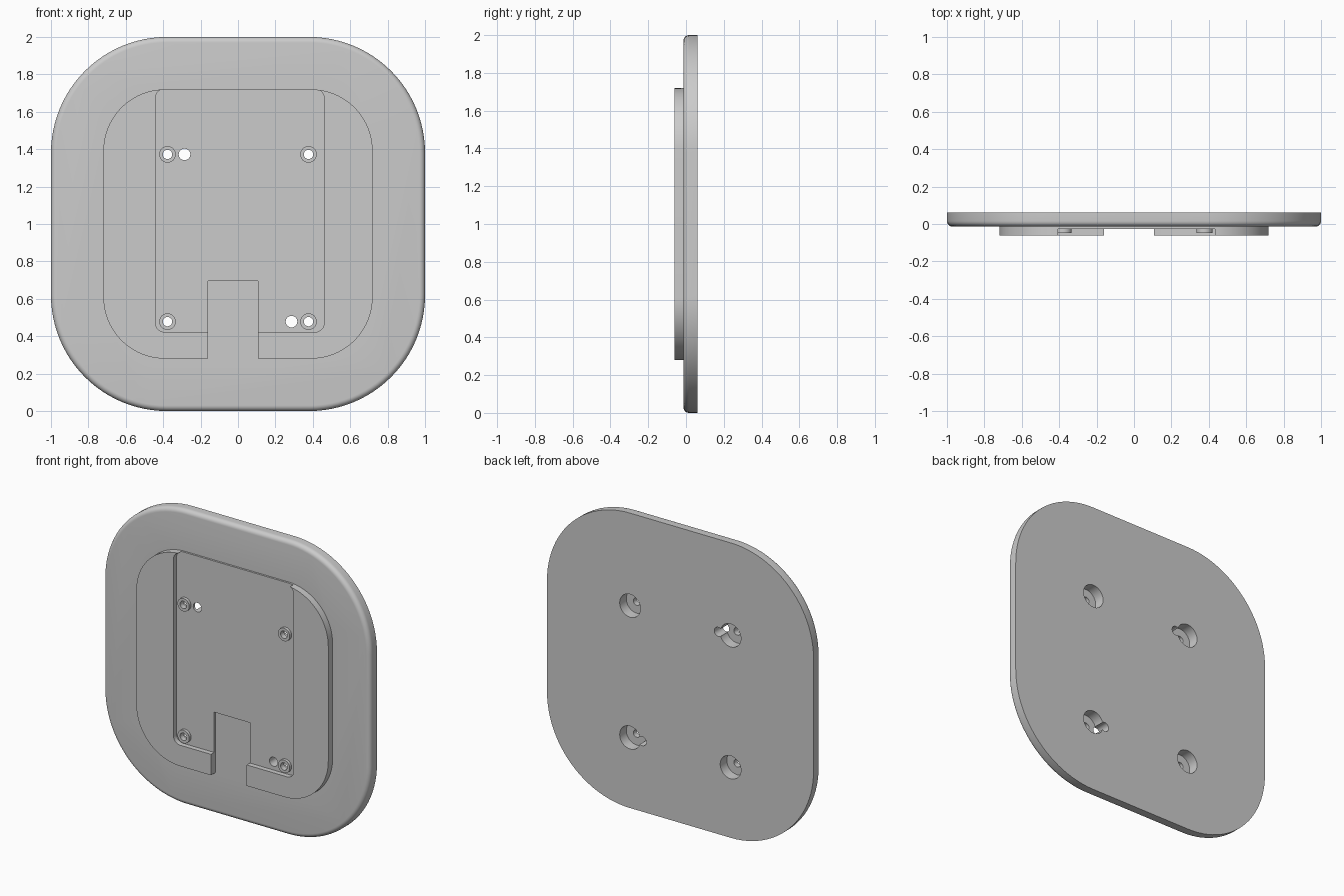
import bpy, bmesh, math

if "Cube" in bpy.data.objects:
    bpy.data.objects.remove(bpy.data.objects["Cube"])

grey = bpy.data.materials.new("light grey")
grey.diffuse_color = (0.6, 0.6, 0.6, 1)
grey.use_nodes = True
grey.node_tree.nodes["Principled BSDF"].inputs["Base Color"].default_value = grey.diffuse_color


def rounded(x0, x1, z0, z1, r, n):
    """Rounded rectangle outline in the XZ plane."""
    pts = []
    for k, (cx, cz) in enumerate([(x1 - r, z1 - r), (x0 + r, z1 - r),
                                  (x0 + r, z0 + r), (x1 - r, z0 + r)]):
        for i in range(n + 1):
            a = math.pi / 2 * (k + i / n)
            pts.append((cx + r * math.cos(a), cz + r * math.sin(a)))
    return pts


def circle(x, z, r, n=40):
    return [(x + r * math.cos(2 * math.pi * i / n),
             z + r * math.sin(2 * math.pi * i / n)) for i in range(n)]


def loft(name, rings):
    """Closed solid through (y, outline) rings."""
    bm = bmesh.new()
    loops = [[bm.verts.new((x, y, z)) for x, z in pts] for y, pts in rings]
    for a, b in zip(loops, loops[1:]):
        for i in range(len(a)):
            j = (i + 1) % len(a)
            bm.faces.new((a[i], a[j], b[j], b[i]))
    bm.faces.new(loops[0])
    bm.faces.new(loops[-1])
    bmesh.ops.recalc_face_normals(bm, faces=bm.faces)
    mesh = bpy.data.meshes.new(name)
    bm.to_mesh(mesh)
    bm.free()
    mesh.materials.append(grey)
    ob = bpy.data.objects.new(name, mesh)
    bpy.context.collection.objects.link(ob)
    return ob


def prism(name, pts, y0, y1):
    return loft(name, [(y0, pts), (y1, pts)])


def combine(target, tool, operation):
    """Apply a boolean and remove the tool."""
    mod = target.modifiers.new("bool", 'BOOLEAN')
    mod.operation = operation
    mod.solver = 'EXACT'
    mod.object = tool
    bpy.context.view_layer.objects.active = target
    bpy.ops.object.modifier_apply(modifier=mod.name)
    bpy.data.objects.remove(tool)


BACK, FACE, FLOOR, FRONT = 0.061, -0.014, -0.027, -0.061

# Plate with a rounded front edge
R = 0.03
rings = [(BACK, rounded(-1, 1, 0, 2, 0.62, 24))]
for i in range(7):
    a = math.pi / 2 * i / 6
    d = R * (1 - math.cos(a))
    rings.append((FACE + R * (1 - math.sin(a)),
                  rounded(-1 + d, 1 - d, d, 2 - d, 0.62 - d, 24)))
plate = loft("wall_plate", rings)

# Raised pad with an open-topped pocket and a cable notch
pad = prism("raised_pad", rounded(-0.72, 0.72, 0.28, 1.72, 0.33, 20), FRONT, 0.0)
combine(pad, prism("pocket", rounded(-0.442, 0.461, 0.422, 1.722, 0.05, 8),
                   -0.1, FLOOR), 'DIFFERENCE')
combine(pad, prism("notch", [(-0.16, 0.1), (0.108, 0.1), (0.108, 0.695), (-0.16, 0.695)],
                   -0.1, 0.1), 'DIFFERENCE')
combine(plate, pad, 'UNION')

# Screw bosses, each with a through hole and a counterbore from the back
for x in (-0.377, 0.377):
    for z in (0.478, 1.372):
        combine(plate, prism("boss", circle(x, z, 0.044), -0.047, -0.02), 'UNION')
        combine(plate, prism("bore", circle(x, z, 0.078), -0.01, 0.1), 'DIFFERENCE')
        combine(plate, prism("hole", circle(x, z, 0.025), -0.1, 0.1), 'DIFFERENCE')

# Extra through holes beside two opposite bosses
for x, z in ((-0.286, 1.372), (0.286, 0.478)):
    combine(plate, prism("side_hole", circle(x, z, 0.031), -0.1, 0.1), 'DIFFERENCE')

# Smooth shading with sharp edges kept
bpy.ops.object.select_all(action='DESELECT')
plate.select_set(True)
bpy.context.view_layer.objects.active = plate
bpy.ops.object.shade_smooth_by_angle(angle=math.radians(30))
